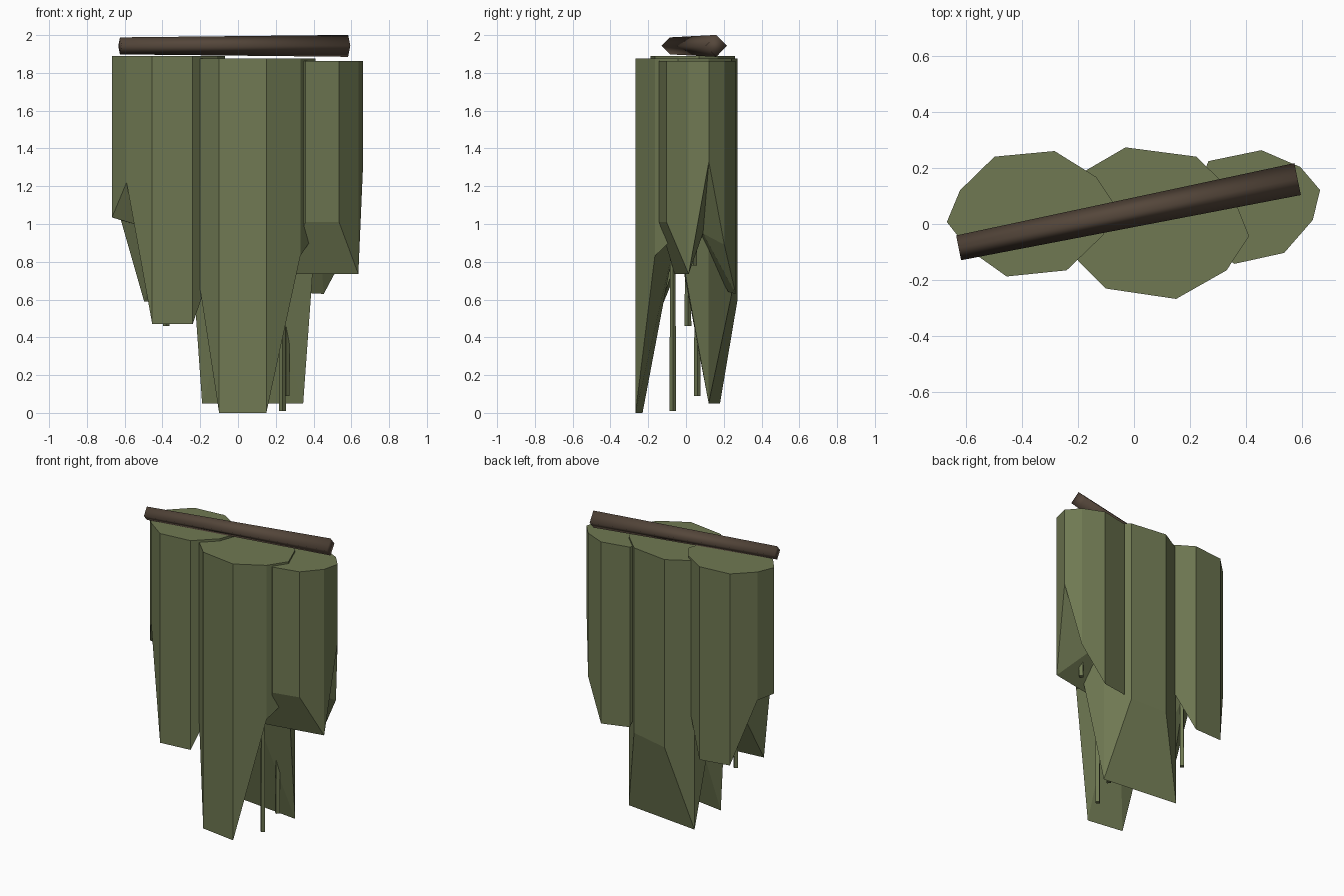
import bpy, bmesh
from mathutils import Vector

if "Cube" in bpy.data.objects:
    bpy.data.objects.remove(bpy.data.objects["Cube"])


def material(name, rgb):
    m = bpy.data.materials.new(name)
    m.diffuse_color = (*rgb, 1)
    m.use_nodes = True
    m.node_tree.nodes["Principled BSDF"].inputs["Base Color"].default_value = m.diffuse_color
    return m


MOSS = material("moss_green", (0.16, 0.19, 0.085))
BARK = material("bark_brown", (0.09, 0.062, 0.043))


def finish(bm, name, mat):
    bmesh.ops.recalc_face_normals(bm, faces=bm.faces)
    me = bpy.data.meshes.new(name)
    bm.to_mesh(me)
    bm.free()
    me.materials.append(mat)
    ob = bpy.data.objects.new(name, me)
    bpy.context.collection.objects.link(ob)
    return ob


def clump(name, top, rim, centre, bevel=None):
    """Curtain with a ragged rim (x, y, bottom z), hollowed from below.
    bevel = first of two rim points whose lower side is closed by one slanted face."""
    bm = bmesh.new()
    n = len(rim)
    up = [bm.verts.new((x, y, top)) for x, y, z in rim]
    low = [bm.verts.new(p) for p in rim]
    bm.faces.new(up)
    for i in range(n):
        j = (i + 1) % n
        bm.faces.new((low[i], low[j], up[j], up[i]))
    inner = list(range(n))
    if bevel is not None:
        bm.faces.new([low[(bevel + k) % n] for k in (2, 1, 0, -1)])
        inner = [i for i in inner if i not in (bevel, (bevel + 1) % n)]
    mid = bm.verts.new(centre)
    for i, j in zip(inner, inner[1:] + inner[:1]):
        bm.faces.new((mid, low[j], low[i]))
    return finish(bm, name, MOSS)


def rod(name, a, b, ra, rb, sides, mat):
    a, b = Vector(a), Vector(b)
    bm = bmesh.new()
    bmesh.ops.create_cone(bm, cap_ends=True, segments=sides, radius1=ra,
                          radius2=rb, depth=(b - a).length)
    ob = finish(bm, name, mat)
    ob.location = (a + b) / 2
    ob.rotation_euler = (b - a).to_track_quat('Z', 'Y').to_euler()
    return ob


# Three overlapping moss curtains
clump("moss_left", 1.89, [
    (-0.667, 0.007, 1.035), (-0.59, -0.09, 1.22), (-0.454, -0.187, 0.47),
    (-0.24, -0.165, 0.47), (-0.11, -0.04, 0.85), (-0.07, 0.07, 0.95),
    (-0.134, 0.167, 0.9), (-0.283, 0.26, 0.58), (-0.497, 0.24, 0.59),
    (-0.62, 0.12, 1.02)], (-0.38, 0.03, 0.95))

clump("moss_middle", 1.875, [
    (-0.2, -0.13, 0.65), (-0.10, -0.23, 0.0), (0.15, -0.267, 0.0),
    (0.33, -0.165, 0.83), (0.41, -0.043, 0.95), (0.345, 0.12, 0.05),
    (0.222, 0.24, 0.62), (-0.03, 0.273, 0.60), (-0.19, 0.18, 0.05),
    (-0.25, 0.03, 0.9)], (0.08, -0.05, 0.95), bevel=6)

clump("moss_right", 1.862, [
    (0.24, -0.06, 0.735), (0.358, -0.142, 1.01), (0.535, -0.103, 1.01),
    (0.637, 0.014, 0.735), (0.663, 0.121, 1.33), (0.593, 0.203, 0.89),
    (0.454, 0.263, 0.63), (0.265, 0.224, 0.64), (0.21, 0.08, 0.9)],
    (0.43, 0.09, 0.95), bevel=1)

# Thin hanging strands
strands = [(0.235, -0.07, 0.01), (0.255, 0.06, 0.09),
           (-0.38, 0.01, 0.46), (0.46, 0.04, 0.78)]
for k, (x, y, z) in enumerate(strands):
    rod(f"strand_{k + 1}", (x, y, z), (x, y, 1.2), 0.018, 0.012, 4, MOSS)

# Branch across the top, square section standing on edge
branch = rod("branch", (-0.625, -0.085, 1.943), (0.583, 0.16, 1.943),
             0.045, 0.058, 4, BARK)
branch.data.shade_smooth()
